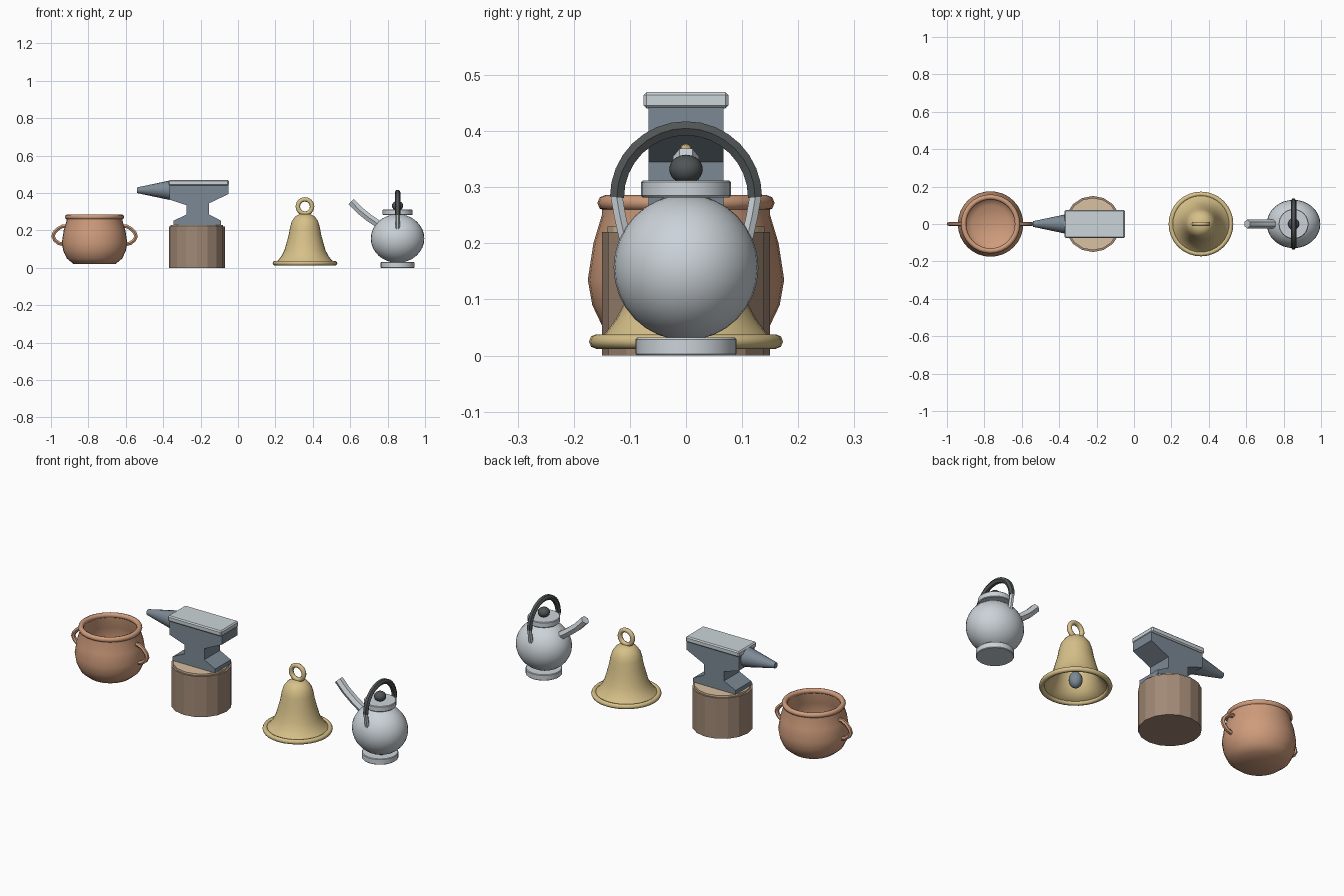
import bpy, bmesh, math
from mathutils import Vector

if "Cube" in bpy.data.objects:
    bpy.data.objects.remove(bpy.data.objects["Cube"])

def mat(name, r, g, b):
    m = bpy.data.materials.new(name)
    m.diffuse_color = (r, g, b, 1)
    m.use_nodes = True
    m.node_tree.nodes["Principled BSDF"].inputs["Base Color"].default_value = m.diffuse_color
    return m

COPPER = mat("copper", .62, .33, .20)
STEEL = mat("dark_steel", .20, .25, .30)
PLATE = mat("bright_steel", .60, .66, .69)
BARK = mat("bark", .36, .25, .18)
WOOD = mat("cut_wood", .70, .53, .36)
BRASS = mat("brass", .68, .53, .25)
TIN = mat("tin", .60, .65, .69)
BLACK = mat("black", .08, .09, .09)

def finish(ob, name, m, angle=40):
    ob.name = name
    ob.data.materials.clear()
    ob.data.materials.append(m)
    bpy.ops.object.select_all(action='DESELECT')
    ob.select_set(True)
    bpy.context.view_layer.objects.active = ob
    if angle:
        bpy.ops.object.shade_smooth_by_angle(angle=math.radians(angle))
    return ob

def from_bm(bm, name, m, angle=40, loc=(0, 0, 0)):
    bmesh.ops.recalc_face_normals(bm, faces=bm.faces)
    me = bpy.data.meshes.new(name)
    bm.to_mesh(me)
    bm.free()
    ob = bpy.data.objects.new(name, me)
    ob.location = loc
    bpy.context.collection.objects.link(ob)
    return finish(ob, name, m, angle)

def lathe(name, m, x, profile, steps=32, angle=40):
    bm = bmesh.new()
    vs = [bm.verts.new((r, 0, z)) for r, z in profile]
    es = [bm.edges.new(p) for p in zip(vs, vs[1:])]
    bmesh.ops.spin(bm, geom=vs + es, cent=(0, 0, 0), axis=(0, 0, 1),
                   angle=math.tau, steps=steps)
    bmesh.ops.remove_doubles(bm, verts=bm.verts, dist=1e-5)
    return from_bm(bm, name, m, angle, (x, 0, 0))

def tube(name, m, pts, r, res=1, angle=50):
    cu = bpy.data.curves.new(name, 'CURVE')
    cu.dimensions = '3D'
    cu.bevel_depth, cu.bevel_resolution, cu.use_fill_caps = r, res, True
    sp = cu.splines.new('POLY')
    sp.points.add(len(pts) - 1)
    for p, c in zip(sp.points, pts):
        p.co = (*c, 1)
    ob = bpy.data.objects.new(name, cu)
    bpy.context.collection.objects.link(ob)
    bpy.ops.object.select_all(action='DESELECT')
    ob.select_set(True)
    bpy.context.view_layer.objects.active = ob
    bpy.ops.object.convert(target='MESH')
    return finish(bpy.context.object, name, m, angle)

def torus(name, m, loc, R, r, rot=(0, 0, 0), seg=32, minor=8):
    bpy.ops.mesh.primitive_torus_add(location=loc, rotation=rot, major_radius=R,
                                     minor_radius=r, major_segments=seg, minor_segments=minor)
    return finish(bpy.context.object, name, m, 60)

def ball(name, m, loc, scale, seg=32, rings=16):
    bpy.ops.mesh.primitive_uv_sphere_add(segments=seg, ring_count=rings, radius=1, location=loc)
    ob = bpy.context.object
    ob.scale = scale
    return finish(ob, name, m, 60)

def cyl(name, m, loc, r1, r2, depth, seg=32, rot=(0, 0, 0), angle=40):
    bpy.ops.mesh.primitive_cone_add(vertices=seg, radius1=r1, radius2=r2, depth=depth,
                                    location=loc, rotation=rot)
    return finish(bpy.context.object, name, m, angle)

def bevel(ob, w, seg=1):
    b = ob.modifiers.new("bevel", 'BEVEL')
    b.width, b.segments = w, seg

# Copper pot: hollow body, rolled rim, two side handles
PX = -.767
lathe("pot_body", COPPER, PX, [(0, .02), (.112, .02), (.148, .05), (.167, .09), (.175, .135),
      (.165, .2), (.15, .25), (.15, .275), (.135, .275), (.135, .25), (.15, .2), (.16, .135),
      (.148, .08), (.1, .04), (0, .04)])
torus("pot_rim", COPPER, (PX, 0, .272), .144, .014)
for side, s in (("left", -1), ("right", 1)):
    arc = [(.15, .222), (.172, .222), (.197, .208), (.216, .187), (.222, .168),
           (.212, .148), (.192, .132), (.165, .125)]
    tube("pot_handle_" + side, COPPER, [(PX + s * a, 0, z) for a, z in arc], .011)

# Chopping stump
SX = -.22
cyl("stump", BARK, (SX, 0, .11), .15, .15, .22, 16, angle=0)
cyl("stump_top", WOOD, (SX, 0, .224), .14, .14, .012, 16, angle=0)

# Anvil: extruded side profile, face plate, horn
side_profile = [(-.345, .23), (-.09, .23), (-.09, .252), (-.155, .285), (-.155, .345),
                (-.05, .395), (-.05, .442), (-.365, .442), (-.365, .365), (-.275, .335),
                (-.275, .285), (-.345, .252)]
bm = bmesh.new()
f = bm.faces.new([bm.verts.new((x, -.067, z)) for x, z in side_profile])
new = bmesh.ops.extrude_face_region(bm, geom=[f])["geom"]
bmesh.ops.translate(bm, vec=(0, .134, 0), verts=[v for v in new if isinstance(v, bmesh.types.BMVert)])
from_bm(bm, "anvil_body", STEEL, 0)
bpy.ops.mesh.primitive_cube_add(size=1, location=(-.21, 0, .455))
plate = bpy.context.object
plate.scale = (.322, .152, .03)
bpy.ops.object.transform_apply(location=False, rotation=False)
bevel(finish(plate, "anvil_face", PLATE, 0), .006)
cyl("anvil_horn", STEEL, (-.4525, 0, .415), .052, .015, .175, 16, (0, -math.pi / 2, 0))

# Brass bell: thin shell, lip, hanging ring, clapper
BX = .358
lathe("bell_body", BRASS, BX, [(.16, .025), (.142, .042), (.125, .065), (.11, .093), (.098, .135),
      (.086, .18), (.079, .22), (.07, .25), (.052, .275), (.03, .287), (0, .29), (0, .276),
      (.042, .265), (.066, .22), (.085, .135), (.098, .09), (.115, .06), (.15, .025), (.16, .025)], angle=60)
torus("bell_lip", BRASS, (BX, 0, .025), .16, .013)
torus("bell_ring", BRASS, (BX, 0, .328), .038, .012, (math.pi / 2, 0, 0), 24)
cyl("clapper_rod", STEEL, (BX, 0, .18), .008, .008, .2, 8)
ball("clapper", STEEL, (BX, 0, .058), (.033, .033, .042), 16, 10)

# Tin kettle: body, foot, lid, knob, spout
KX = .853
ball("kettle_body", TIN, (KX, 0, .157), (.143, .129, .13))
foot = cyl("kettle_foot", TIN, (KX, 0, .016), .09, .09, .032)
lid = cyl("kettle_lid", TIN, (KX, 0, .297), .08, .08, .03)
for o in (foot, lid):
    bevel(o, .003)
ball("lid_knob", BLACK, (KX, 0, .332), (.03, .03, .026), 16, 10)
tube("kettle_spout", TIN, [(.605, 0, .355), (.65, 0, .308), (.70, 0, .268), (.77, 0, .22)], .023)

# Kettle handle: dark arched grip on two tin posts
R = .123
grip = [(KX, -R * math.cos(a), .282 + R * math.sin(a))
        for a in (math.pi * i / 16 for i in range(17))]
tube("kettle_grip", BLACK, grip, .0145)
for side, s in (("front", -1), ("back", 1)):
    tube("handle_post_" + side, TIN, [(KX, s * .124, .285), (KX, s * .118, .25), (KX, s * .108, .205)], .012)
